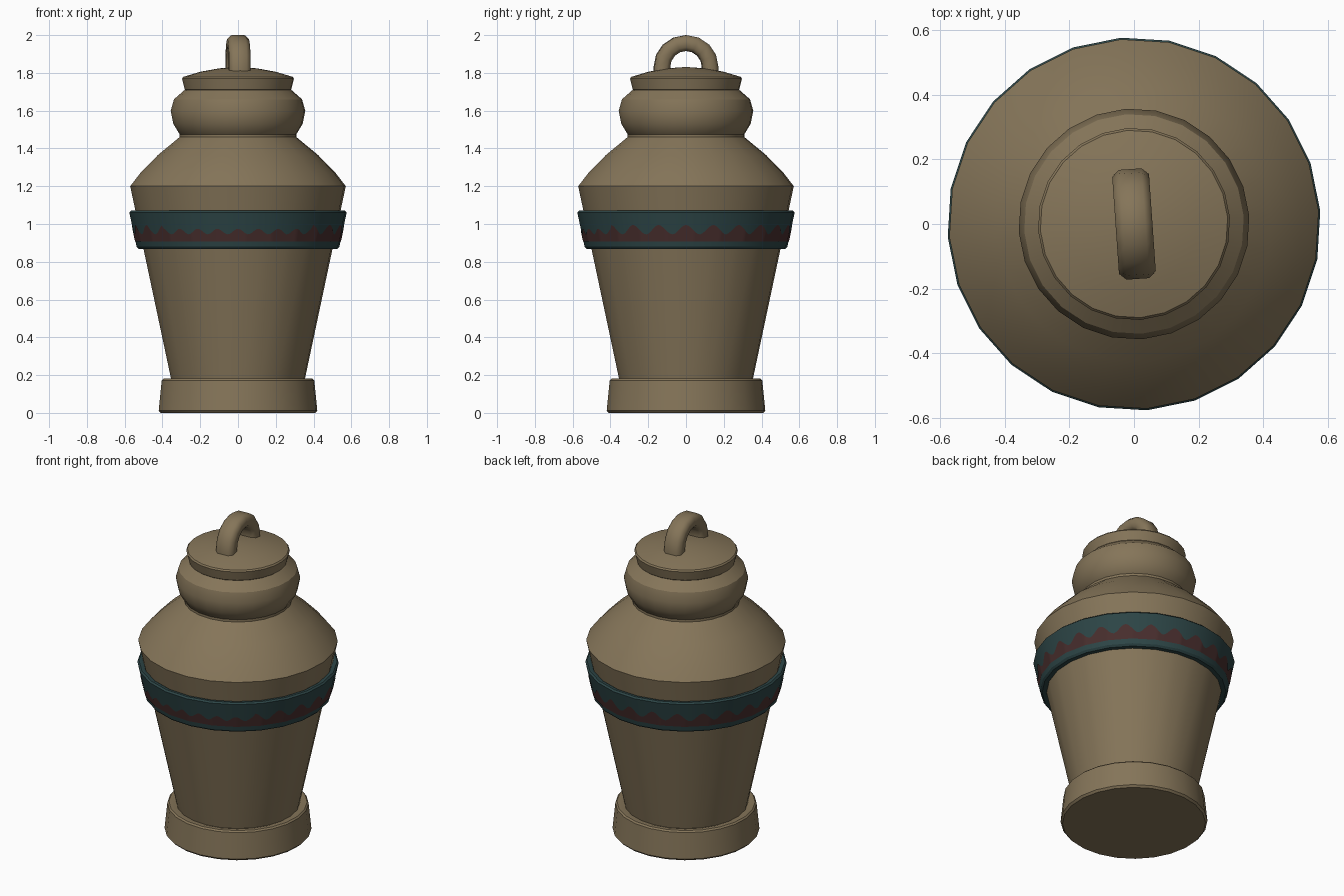
import bpy, bmesh, math

if "Cube" in bpy.data.objects:
    bpy.data.objects.remove(bpy.data.objects["Cube"])

N = 24                      # sides of the turned parts
OFF = math.radians(4)       # whole urn is turned slightly
TAU = 2 * math.pi


def mat(name, col):
    m = bpy.data.materials.new(name)
    m.diffuse_color = (*col, 1)
    m.use_nodes = True
    m.node_tree.nodes["Principled BSDF"].inputs["Base Color"].default_value = m.diffuse_color
    return m


CLAY = mat("clay brown", (0.235, 0.178, 0.100))
TEAL = mat("dark teal", (0.026, 0.060, 0.062))
RED = mat("dark red", (0.064, 0.027, 0.026))


def finish(name, bm, material, angle=30):
    bmesh.ops.recalc_face_normals(bm, faces=bm.faces)
    me = bpy.data.meshes.new(name)
    bm.to_mesh(me)
    bm.free()
    me.materials.append(material)
    ob = bpy.data.objects.new(name, me)
    bpy.context.collection.objects.link(ob)
    bpy.ops.object.select_all(action='DESELECT')
    bpy.context.view_layer.objects.active = ob
    ob.select_set(True)
    bpy.ops.object.shade_smooth_by_angle(angle=math.radians(angle))
    return ob


def bridge(bm, a, b):
    n = len(a)
    for i in range(n):
        bm.faces.new((a[i], a[(i + 1) % n], b[(i + 1) % n], b[i]))


def lathe(name, profile, material, closed=False):
    """Turn a (radius, z) profile; open profiles get end caps."""
    bm = bmesh.new()
    rings = [[bm.verts.new((r * math.cos(OFF + TAU * i / N),
                            r * math.sin(OFF + TAU * i / N), z))
              for i in range(N)] for r, z in profile]
    for a, b in zip(rings, rings[1:]):
        bridge(bm, a, b)
    if closed:
        bridge(bm, rings[-1], rings[0])
    else:
        bm.faces.new(rings[0])
        bm.faces.new(rings[-1])
    return finish(name, bm, material)


# Turned clay parts
lathe("foot", [(0.41, 0), (0.421, 0.012), (0.405, 0.172), (0.396, 0.181),
               (0.375, 0.181), (0.34, 0.17)], CLAY)
lathe("body", [(0.352, 0.165), (0.572, 1.2), (0.518, 1.27), (0.425, 1.365),
               (0.31, 1.46), (0.31, 1.475)], CLAY)
lathe("neck", [(0.295, 1.465), (0.31, 1.475), (0.343, 1.53), (0.357, 1.6),
               (0.34, 1.66), (0.285, 1.708), (0.27, 1.71)], CLAY)
lathe("lid", [(0.275, 1.705), (0.283, 1.712), (0.297, 1.77), (0.29, 1.779),
              (0.2, 1.806), (0.1, 1.824), (0.02, 1.83)], CLAY)

# Band around the belly
Z0, Z1, R0, R1 = 0.88, 1.062, 0.538, 0.577
lathe("belly_band", [(0.49, 0.868), (0.527, 0.868), (R0, Z0), (R1, Z1),
                     (0.568, 1.071), (0.553, 1.071), (0.53, 1.06)],
      TEAL, closed=True)

# Wavy red stripe laid on the band's facets; finer waves at the front
bm = bmesh.new()
low, high = [], []
STEPS = 12
for i in range(N * STEPS):
    a = OFF + TAU * i / (N * STEPS)
    deg = math.degrees(a) % 360
    front = 225 < deg < 315
    period = 11.25 if front else 15
    wave = abs((deg / period) % 1 - 0.5) * 2
    wave = wave * wave * (3 - 2 * wave)
    top = 0.945 + (0.03 if front else 0.05) * wave
    local = math.radians((i % STEPS) * 15 / STEPS - 7.5)
    flat = math.cos(math.radians(7.5)) / math.cos(local)
    for z, ring in ((0.907, low), (top, high)):
        r = (R0 + (R1 - R0) * (z - Z0) / (Z1 - Z0)) * flat + 0.0025
        ring.append(bm.verts.new((r * math.cos(a), r * math.sin(a), z)))
bridge(bm, low, high)
finish("wave_stripe", bm, RED)

# Arched handle: eight-sided section swept over a half circle
bm = bmesh.new()
section = [(-0.057, -0.022), (-0.035, -0.042), (0.035, -0.042), (0.057, -0.022),
           (0.057, 0.022), (0.035, 0.042), (-0.035, 0.042), (-0.057, 0.022)]
path = [(0, -0.03)] + [(math.pi * k / 8, 0) for k in range(9)] + [(math.pi, -0.03)]
rings = []
for t, drop in path:
    ring = []
    for x, d in section:
        y = (0.128 + d) * math.cos(t)
        z = 1.83 + (0.128 + d) * math.sin(t) + drop
        ring.append(bm.verts.new((x * math.cos(OFF) - y * math.sin(OFF),
                                  x * math.sin(OFF) + y * math.cos(OFF), z)))
    rings.append(ring)
for a, b in zip(rings, rings[1:]):
    bridge(bm, a, b)
bm.faces.new(rings[0])
bm.faces.new(rings[-1])
finish("handle", bm, CLAY, 50)
